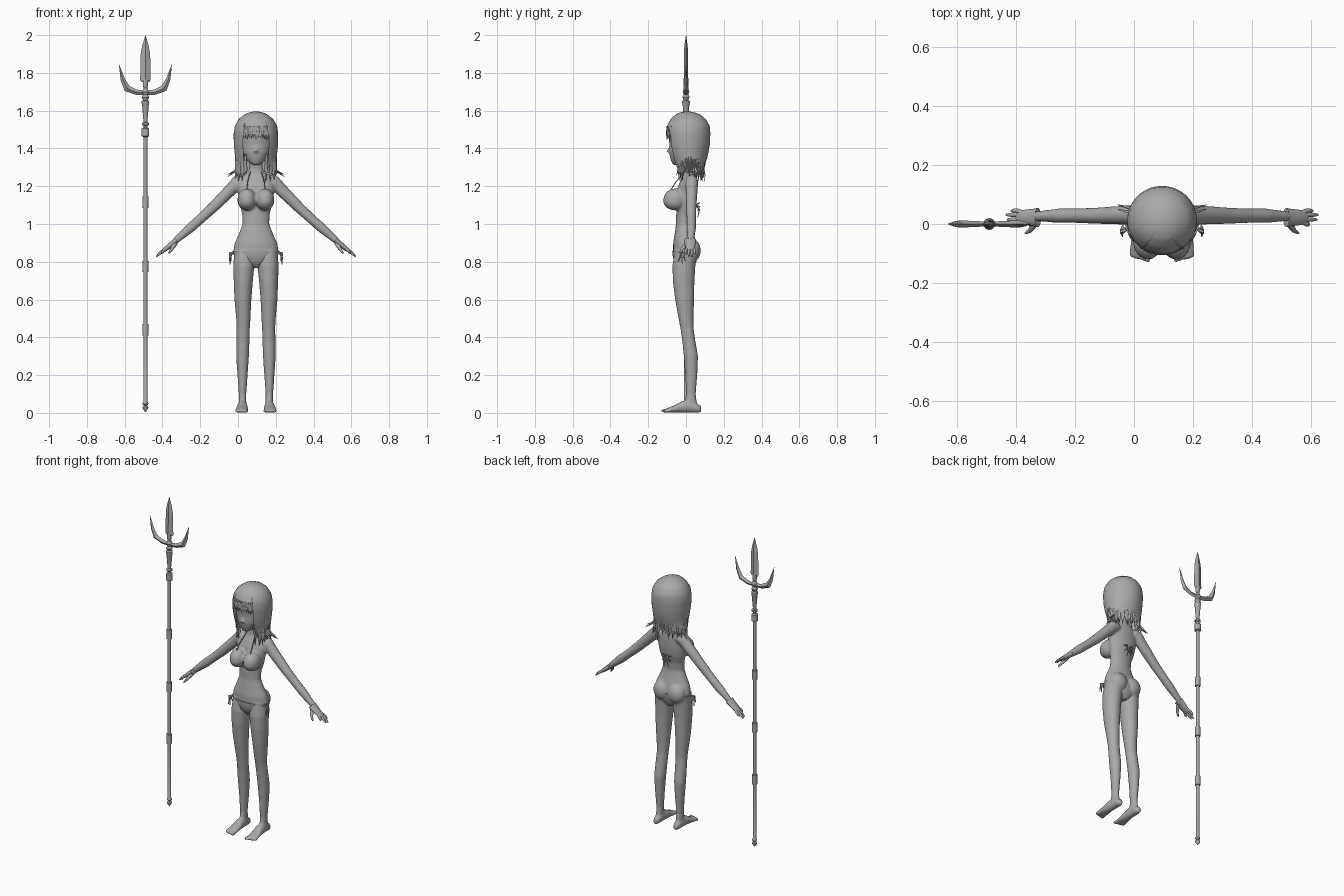
import bpy, bmesh, math, random
from mathutils import Vector as V, Matrix

random.seed(4)
CX = 0.095                       # centre line of the figure
grey = bpy.data.materials.new("plain grey")
grey.diffuse_color = (0.4, 0.4, 0.4, 1)


def finish(bm, name, angle=40):
    bmesh.ops.recalc_face_normals(bm, faces=bm.faces)
    me = bpy.data.meshes.new(name)
    bm.to_mesh(me)
    bm.free()
    ob = bpy.data.objects.new(name, me)
    bpy.context.collection.objects.link(ob)
    me.materials.append(grey)
    bpy.context.view_layer.objects.active = ob
    ob.select_set(True)
    if angle:
        bpy.ops.object.shade_smooth_by_angle(angle=math.radians(angle))
    ob.select_set(False)
    return ob


def loft(bm, rings, n=24):
    """Closed skin over elliptical rings (centre, u axis, v axis)."""
    loops = [[bm.verts.new(c + u * math.cos(k * math.tau / n) + v * math.sin(k * math.tau / n))
              for k in range(n)] for c, u, v in rings]
    for a, b in zip(loops, loops[1:]):
        for k in range(n):
            bm.faces.new((a[k], a[(k + 1) % n], b[(k + 1) % n], b[k]))
    bm.faces.new(loops[0])
    bm.faces.new(loops[-1])


def upright(bm, rows, n=24):
    """Rows: z, centre x, half width, front y, back y."""
    loft(bm, [(V((x, (f + b) / 2, z)), V((r, 0, 0)), V((0, (b - f) / 2, 0)))
              for z, x, r, f, b in rows], n)


def tube(bm, pts, radii, n=8, flat=1.0):
    """Tapered tube on a path; flat scales its thickness across y."""
    pts = [V(p) for p in pts]
    rings = []
    for i, p in enumerate(pts):
        d = (pts[min(i + 1, len(pts) - 1)] - pts[max(i - 1, 0)]).normalized()
        u = d.cross(V((0, 1, 0)))
        u = u.normalized() if u.length > 0.01 else V((1, 0, 0))
        rings.append((p, u * radii[i], d.cross(u) * radii[i] * flat))
    loft(bm, rings, n)


def ball(bm, c, s):
    bmesh.ops.create_uvsphere(bm, u_segments=20, v_segments=14, radius=1,
                              matrix=Matrix.Translation(c) @ Matrix.Diagonal((*s, 1)))


# Body: overlapping volumes fused into one skin
bm = bmesh.new()
upright(bm, [(z, CX, r, f, b) for z, r, f, b in [
    (.775, .03, -.03, .03), (.80, .085, -.06, .05), (.85, .122, -.068, .06), (.90, .113, -.068, .055),
    (.95, .09, -.06, .04), (1.0, .071, -.053, .03), (1.05, .073, -.052, .035), (1.1, .086, -.05, .05),
    (1.15, .094, -.05, .057), (1.2, .1, -.042, .058), (1.24, .09, -.025, .056), (1.265, .055, -.012, .052),
    (1.29, .036, -.008, .046), (1.36, .034, -.01, .045)]])
# face and skull
upright(bm, [(z, CX, r, f, b) for z, r, f, b in [
    (1.313, .018, -.068, -.03), (1.325, .036, -.076, 0), (1.35, .06, -.084, .04), (1.38, .077, -.09, .07),
    (1.42, .09, -.088, .09), (1.47, .096, -.094, .1), (1.52, .09, -.085, .09), (1.56, .06, -.05, .06)]])
tube(bm, [(CX, -.08, 1.41), (CX, -.098, 1.385), (CX, -.082, 1.375)], [.006, .009, .005])
for s in (-1, 1):
    ball(bm, (CX + s * .048, -.058, 1.13), (.05, .062, .058))       # bust
    ball(bm, (CX + s * .05, .032, .86), (.058, .046, .062))         # seat
    # leg
    upright(bm, [(z, CX + s * x, r, f, b) for z, x, r, f, b in [
        (.86, .06, .055, -.06, .06), (.78, .064, .056, -.072, .05), (.7, .067, .051, -.07, .045),
        (.6, .069, .045, -.058, .043), (.5, .067, .038, -.04, .04), (.45, .067, .035, -.03, .04),
        (.38, .069, .035, -.02, .05), (.3, .071, .034, -.012, .064), (.2, .071, .027, -.004, .06),
        (.1, .071, .02, 0, .052), (.06, .071, .02, -.006, .057), (.02, .071, .019, -.01, .065)]])
    # foot and toes
    fx = CX + s * .071
    loft(bm, [(V((fx + s * dx, y, z)), V((r, 0, 0)), V((0, 0, z - .001))) for y, z, r, dx in [
        (.08, .02, .012, 0), (.06, .024, .022, 0), (.02, .034, .025, 0), (-.02, .032, .028, .001),
        (-.06, .021, .033, .003), (-.095, .014, .035, .004), (-.108, .011, .032, .003)]])
    for k in range(5):
        ball(bm, (fx + s * (-.025 + k * .014), -.116 + k * .004, .011), (.0078, .017, .0105))
    # arm
    tube(bm, [(CX + s * x, y, z) for x, y, z in [
        (.06, .03, 1.235), (.095, .03, 1.222), (.125, .03, 1.19), (.225, .028, 1.09), (.29, .028, 1.03),
        (.35, .028, .977), (.43, .026, .908)]],
        [.032, .037, .034, .029, .026, .026, .017], 20, .95)
body = finish(bm, "body", 0)
m = body.modifiers.new("fuse", 'REMESH')
m.mode, m.voxel_size, m.use_smooth_shade = 'VOXEL', .0065, True
m = body.modifiers.new("soften", 'SMOOTH')
m.factor, m.iterations = .5, 6

# Hands: palm, four fingers, thumb
for s, side in ((-1, "right"), (1, "left")):
    bm = bmesh.new()
    tube(bm, [(CX + s * x, .022, z) for x, z in [(.42, .915), (.435, .902), (.455, .886), (.478, .868), (.49, .859)]],
         [.0165, .015, .014, .012, .009], 14, 2.0)
    for y, tip in ((-.001, .5), (.015, .523), (.031, .527), (.045, .51)):
        tube(bm, [(CX + s * x, y0, z) for x, y0, z in [
            (.47, y * .6 + .01, .874), (.49, y, .86), ((tip + .49) / 2, y, .847 if tip > .51 else .85),
            (tip, y, 1.228 - .76 * tip)]], [.008, .008, .0075, .004], 10)
    tube(bm, [(CX + s * x, y, z) for x, y, z in [
        (.425, .012, .9), (.437, -.008, .882), (.447, -.022, .865), (.462, -.031, .845)]],
        [.011, .011, .008, .004], 10)
    finish(bm, side + "_hand", 60)

# Swimwear: bottom piece, cups, straps and ties
bm = bmesh.new()
upright(bm, [(z, CX, r, f, b) for z, r, f, b in [
    (.768, .022, -.04, .035), (.80, .087, -.064, .055), (.84, .12, -.072, .064), (.858, .125, -.073, .066)]], 32)
finish(bm, "swim_bottom", 50)
bm = bmesh.new()
for s in (-1, 1):
    ball(bm, (CX + s * .048, -.059, 1.123), (.049, .061, .05))
    tube(bm, [(CX + s * x, y, z) for x, y, z in [
        (.05, -.09, 1.165), (.044, -.052, 1.225), (.03, -.005, 1.275), (.0, .05, 1.275)]], [.003] * 4, 6)
finish(bm, "swim_top", 60)
bm = bmesh.new()
for s in (-1, 1):
    hip = V((CX + s * .122, -.02, .85))
    for dx, dy, dz in ((.012, -.022, -.05), (.016, 0, -.065), (.01, .015, -.045), (.018, -.012, -.02)):
        e = hip + V((s * dx, dy, dz))
        tube(bm, [hip, (hip + e) / 2 + V((s * .008, 0, .006)), e], [.004, .005, .002], 6)
    knot = V((CX, .052, 1.1))
    for dx, dz in ((.035, .008), (.03, -.03), (.014, -.065)):
        e = knot + V((s * dx, .01, dz))
        tube(bm, [knot, (knot + e) / 2 + V((0, .014, .008)), e], [.003, .004, .002], 6)
finish(bm, "ties", 60)

# Hair cap: columns run from crown to a jagged hem that rises over the face
PROFILE = [(1.597, .0, .005, .0), (1.592, .035, .008, .035), (1.58, .06, .01, .065), (1.555, .092, .012, .093),
           (1.52, .111, .012, .113), (1.48, .118, .012, .117), (1.42, .117, .013, .113), (1.36, .111, .015, .1),
           (1.3, .106, .02, .075), (1.24, .106, .025, .068)]


def hair_at(z, a):
    for p, q in zip(PROFILE, PROFILE[1:]):
        if z >= q[0]:
            break
    t = (p[0] - z) / (p[0] - q[0])
    rx, cy, ry = (p[i] + (q[i] - p[i]) * t for i in (1, 2, 3))
    return V((CX + rx * math.sin(a), cy - ry * math.cos(a), z))


bm = bmesh.new()
N, M = 120, 20
cols = []
for k in range(N):
    a = math.tau * k / N
    front = min(a, math.tau - a)
    if front < math.radians(35):
        hem = 1.475 + random.uniform(-.02, .02)
    else:
        hem = 1.285 + random.uniform(-.02, .02)
    cols.append([bm.verts.new(hair_at(1.5965 + (hem - 1.5965) * (i / M) ** 1.5, a)) for i in range(1, M + 1)])
crown = bm.verts.new((CX, .005, 1.597))
for k in range(N):
    a, b = cols[k], cols[(k + 1) % N]
    bm.faces.new((crown, a[0], b[0]))
    if abs(a[-1].co.z - b[-1].co.z) > .1:        # parting between fringe and side locks
        continue
    for i in range(M - 1):
        bm.faces.new((a[i], a[i + 1], b[i + 1], b[i]))
# bridge the upper part of the two partings
bm.verts.ensure_lookup_table()
for k in range(N):
    a, b = cols[k], cols[(k + 1) % N]
    if abs(a[-1].co.z - b[-1].co.z) > .1:
        lo, hi = (a, b) if a[-1].co.z < b[-1].co.z else (b, a)
        row = [v for v in lo if v.co.z > 1.47]
        for i in range(len(row) - 1):
            bm.faces.new((row[i], row[i + 1], hi[i + 1], hi[i]))
        bm.faces.new([row[-1]] + hi[len(row) - 1:])
finish(bm, "hair_cap", 60)

# Loose strands round the hem and pointed fringe
bm = bmesh.new()
for k in range(44):
    a = math.radians(33 + 294 * k / 43 + random.uniform(-2, 2))
    p, q = hair_at(1.37, a), hair_at(1.29, a)
    out = V((math.sin(a), -math.cos(a), 0))
    end = q + out * random.uniform(-.02, .012)
    end.z = random.uniform(1.225, 1.275)
    tube(bm, [p - out * .006, q - out * .004, end], [.005, .009, .001], 6, .8)
for s in (-1, 1):
    for dy, dz in ((.03, 1.262), (.045, 1.25)):
        tube(bm, [(CX + s * .09, .04, 1.31), (CX + s * .11, dy + .01, 1.28), (CX + s * .15, dy + .02, dz)],
             [.006, .006, .001], 6)
for k in range(13):
    a = math.radians(-36 + 6 * k)
    p, q = hair_at(1.52, a), hair_at(random.uniform(1.44, 1.46), a)
    tube(bm, [p, (p + q) / 2, q], [.003, .008, .001], 6, .6)
finish(bm, "hair_strands", 60)

# Trident shaft: turned profile of radius and height
TX = -.49
bm = bmesh.new()
turned = [(.002, .005), (.014, .022), (.015, .03), (.008, .038), (.015, .046), (.015, .052), (.01, .06)]
for z in (.44, .775, 1.115):
    turned += [(.01, z - .03), (.016, z - .03), (.016, z + .03), (.01, z + .03)]
turned += [(.01, 1.46), (.02, 1.465), (.02, 1.505), (.011, 1.51), (.011, 1.52), (.018, 1.525), (.018, 1.535),
           (.01, 1.54), (.012, 1.56), (.018, 1.635), (.02, 1.64), (.02, 1.65), (.012, 1.655), (.019, 1.67),
           (.013, 1.685), (.018, 1.7), (.01, 1.72), (.014, 1.735), (.012, 1.765)]
loft(bm, [(V((TX, 0, z)), V((r, 0, 0)), V((0, r, 0))) for r, z in turned], 16)
finish(bm, "trident_shaft", 35)

# Centre blade with a ridge, and two swept side prongs
bm = bmesh.new()
loft(bm, [(V((TX, 0, z)), V((w, 0, 0)), V((0, t, 0))) for z, w, t in [
    (1.752, .02, .008), (1.762, .028, .012), (1.9, .025, .011), (1.94, .018, .009), (2.0, .0006, .0006)]], 4)
for s in (-1, 1):
    tube(bm, [(TX + s * x, 0, z) for x, z in [
        (0, 1.693), (.05, 1.698), (.098, 1.718), (.12, 1.765), (.14, 1.845)]],
        [.012, .014, .018, .012, .0006], 4, .7)
finish(bm, "trident_blades", 15)
